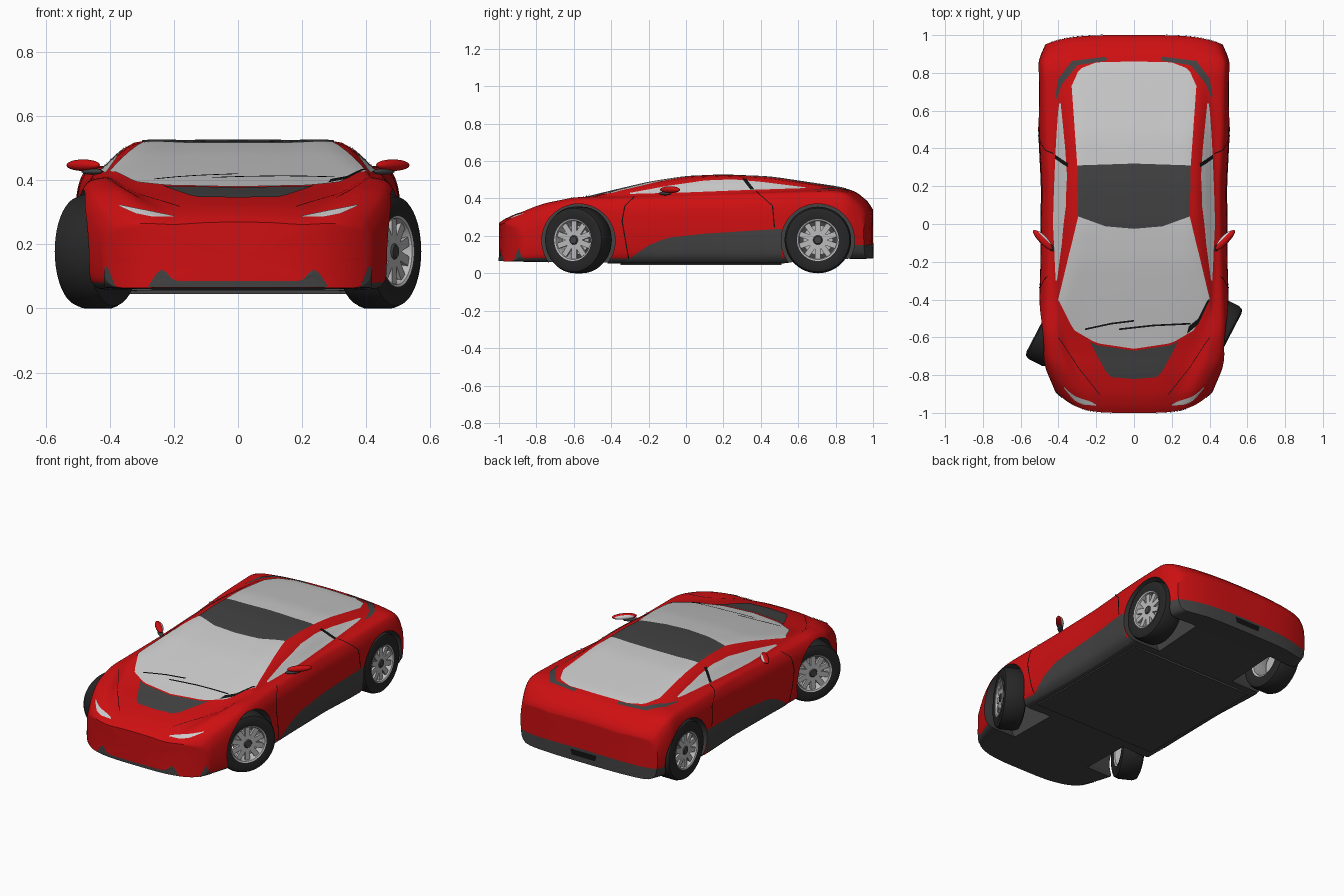
import bpy, bmesh, math
from mathutils import Vector, Matrix
from mathutils.bvhtree import BVHTree

cube = bpy.data.objects.get("Cube")
if cube:
    bpy.data.objects.remove(cube, do_unlink=True)


def material(name, r, g, b):
    m = bpy.data.materials.new(name)
    m.use_nodes = True
    m.diffuse_color = (r, g, b, 1)
    m.node_tree.nodes["Principled BSDF"].inputs["Base Color"].default_value = (r, g, b, 1)
    return m


RED = material("red paint", .62, .005, .006)
DARK = material("dark trim", .055, .055, .055)
RUBBER = material("tyre rubber", .02, .02, .02)
GLASS = material("pale glass", .6, .6, .6)
METAL = material("wheel metal", .5, .5, .5)
BLACK = material("black lines", .006, .006, .006)


def finish(name, bm, mats, angle=40):
    """Turn a bmesh into a smooth-shaded object."""
    mesh = bpy.data.meshes.new(name)
    bm.to_mesh(mesh)
    bm.free()
    for m in mats:
        mesh.materials.append(m)
    ob = bpy.data.objects.new(name, mesh)
    bpy.context.collection.objects.link(ob)
    smooth(ob, angle)
    return ob


def smooth(ob, angle):
    bpy.ops.object.select_all(action='DESELECT')
    ob.select_set(True)
    bpy.context.view_layer.objects.active = ob
    bpy.ops.object.shade_smooth_by_angle(angle=math.radians(angle))


def lerp_keys(keys, y):
    if y <= keys[0][0]:
        return keys[0][1]
    for (a, u), (b, v) in zip(keys, keys[1:]):
        if y <= b:
            return u + (v - u) * (y - a) / (b - a)
    return keys[-1][1]


def curve(keys, y):
    """Key values blended softly along the car."""
    soft = min(.05, 1 - abs(y))
    return sum(lerp_keys(keys, y + soft * i / 3) for i in range(-3, 4)) / 7


# Body profiles along y: half width, underside, shoulder, belt, roof rail, centre line
WIDTH = [(-1, .42), (-.9, .46), (-.75, .49), (-.55, .505), (-.2, .495), (.2, .49), (.5, .505), (.9, .508), (1, .47)]
UNDER = [(-1, .065), (-.3, .055), (.5, .055), (.9, .08), (1, .08)]
SHOULDER = [(-1, .25), (-.94, .3), (-.8, .355), (-.6, .392), (-.1, .405), (.6, .43), (.83, .435), (.94, .4), (1, .32)]
BELT = [(-1, .3), (-.8, .36), (-.6, .41), (0, .435), (.35, .425), (.65, .41), (.85, .36), (1, .33)]
RAIL = [(-1, .2), (-.7, .33), (-.45, .4), (-.2, .345), (0, .325), (.45, .325), (.7, .345), (.85, .3), (1, .25)]
CENTRE = [(-1, .27), (-.94, .31), (-.8, .35), (-.66, .376), (-.4, .44), (-.2, .487), (0, .518), (.2, .526),
          (.45, .516), (.65, .486), (.85, .456), (.95, .42), (1, .34)]


def section(y):
    w, b, s, g, r, t = (curve(k, y) for k in (WIDTH, UNDER, SHOULDER, BELT, RAIL, CENTRE))
    h = s - b
    pts = [(0, b), (w * .6, b), (w - .05, b), (w - .015, b + h * .1), (w - .003, b + h * .3), (w, b + h * .6),
           (w - .008, b + h * .85), (w - .035, s), (g, s + .015), (r, t - .008), (r * .5, t - .002), (0, t)]
    pts = [Vector(p) for p in pts]
    out = []
    for i in range(len(pts) - 1):
        p, q = pts[i], pts[i + 1]
        before = pts[i - 1] if i else p
        after = pts[min(i + 2, len(pts) - 1)]
        d1, d2 = (q - before).normalized(), (after - p).normalized()
        span = (q - p).length * .8
        for k in range(4):
            u = k / 4
            out.append(p * (2 * u**3 - 3 * u * u + 1) + d1 * span * (u**3 - 2 * u * u + u)
                       + q * (3 * u * u - 2 * u**3) + d2 * span * (u**3 - u * u))
    return out + [pts[-1]], b + h / 2


def bow(x, y):
    """Round the nose and tail as seen from above."""
    if y < -.5:
        return y + .12 * ((-.5 - y) / .5)**2 * (abs(x) / .42)**4
    if y > .8:
        return y - .05 * (y - .8) / .2 * (abs(x) / .47)**4
    return y


# Body shell
caps = [.04, .2, .4, .6, .8, .95]
stations = [(-1, c) for c in caps] + [(-1 + i / 60, 1) for i in range(121)] + [(1, c) for c in reversed(caps)]
bm = bmesh.new()
rings = []
for y, scale in stations:
    half, mid = section(y)
    loop = [(p.x, p.y) for p in half] + [(-p.x, p.y) for p in half[-2:0:-1]]
    rings.append([bm.verts.new((x * scale, bow(x * scale, y), mid + (z - mid) * scale)) for x, z in loop])
for a, b in zip(rings, rings[1:]):
    for i in range(len(a)):
        j = (i + 1) % len(a)
        bm.faces.new((a[i], a[j], b[j], b[i]))
bm.faces.new(rings[0])
bm.faces.new(rings[-1])
for co, no in (((0, 0, .15), (0, 0, 1)), ((0, .89, 0), (0, 1, 0))):
    bmesh.ops.bisect_plane(bm, geom=bm.verts[:] + bm.edges[:] + bm.faces[:], plane_co=co, plane_no=no)
bmesh.ops.recalc_face_normals(bm, faces=bm.faces)
for f in bm.faces:
    c = f.calc_center_median()
    f.material_index = int((f.normal.z < -.6 and c.z < .12) or (c.z < .15 and c.y > .89))
surface = BVHTree.FromBMesh(bm)
body = finish("body_shell", bm, [RED, DARK])

# Wheel arches
FRONT_Y, REAR_Y, RADIUS = -.575, .705, .178
for y in (FRONT_Y, REAR_Y):
    for side in (1, -1):
        cut = bmesh.new()
        place = Matrix.Translation((side * .49, y, .175)) @ Matrix.Rotation(math.pi / 2, 4, 'Y')
        bmesh.ops.create_cone(cut, cap_ends=True, segments=56, radius1=.196, radius2=.196, depth=.44, matrix=place)
        for f in cut.faces:
            f.material_index = 1
        cutter = finish("arch_cutter", cut, [RED, DARK])
        mod = body.modifiers.new("arch", 'BOOLEAN')
        mod.operation, mod.solver, mod.object = 'DIFFERENCE', 'EXACT', cutter
        bpy.context.view_layer.objects.active = body
        bpy.ops.object.modifier_apply(modifier=mod.name)
        bpy.data.objects.remove(cutter, do_unlink=True)
smooth(body, 40)


def resample(pts, n):
    pts = [Vector(p) for p in pts]
    total = [0]
    for p, q in zip(pts, pts[1:]):
        total.append(total[-1] + (q - p).length)
    xs = [(d, p.x) for d, p in zip(total, pts)]
    ys = [(d, p.y) for d, p in zip(total, pts)]
    return [(lerp_keys(xs, total[-1] * i / n), lerp_keys(ys, total[-1] * i / n)) for i in range(n + 1)]


RAYS = {"top": lambda u, v: ((u, v, 2), (0, 0, -1)), "side": lambda u, v: ((2, u, v), (-1, 0, 0)),
        "front": lambda u, v: ((u, -2, v), (0, 1, 0)), "back": lambda u, v: ((u, 2, v), (0, -1, 0))}


def panel(name, mat, view, edge_a, edge_b, lift=.003, layout="centre", n=28, rows=16):
    """Thin panel between two edge lines, laid onto the body; centre panels mirror their half outline."""
    if layout == "centre":
        edge_a, edge_b = ([(-x, v) for x, v in e[:0:-1]] + e for e in (edge_a, edge_b))
    for flip in ((1, -1) if layout == "pair" else (1,)):
        bm = bmesh.new()
        grid = []
        for p, q in zip(resample(edge_a, n), resample(edge_b, n)):
            row = []
            for k in range(rows + 1):
                start, way = RAYS[view](*Vector(p).lerp(Vector(q), k / rows))
                hit, normal, _, _ = surface.ray_cast(Vector(start), Vector(way))
                if hit is None:
                    hit, normal, _, _ = surface.find_nearest(Vector(start) + Vector(way))
                co = hit + normal * lift
                row.append(bm.verts.new((co.x * flip, co.y, co.z)))
            grid.append(row)
        for a, b in zip(grid, grid[1:]):
            for k in range(rows):
                bm.faces.new((a[k], a[k + 1], b[k + 1], b[k]))
        bm.normal_update()
        out = Vector(way) * -1
        out.x *= flip
        if sum(f.normal.dot(out) for f in bm.faces) < 0:
            bmesh.ops.reverse_faces(bm, faces=bm.faces)
        suffix = "" if layout != "pair" else "_left" if flip > 0 else "_right"
        finish(name + suffix, bm, [mat], 60)


def line(name, view, pts, width=.006, layout="pair", shift=(1, 0), lift=.005):
    other = [(u + width * shift[0], v + width * shift[1]) for u, v in pts]
    panel(name, BLACK, view, pts, other, lift, layout, rows=1)


# Glass, roof and bonnet panels
header = [(0, -.025), (.15, -.012), (.295, .04)]
tail_header = [(0, .32), (.3, .31)]
screen_base = [(0, -.66), (.2, -.63), (.32, -.56), (.4, -.4)]
panel("windscreen", GLASS, "top", screen_base, header)
panel("roof_panel", DARK, "top", header, tail_header)
panel("rear_window", GLASS, "top", tail_header, [(0, .86), (.2, .855), (.29, .82), (.33, .73)])
panel("bonnet_panel", DARK, "top", [(0, -.82), (.12, -.81), (.15, -.78)], [(0, -.67), (.2, -.64), (.235, -.62)])
panel("rear_vent", DARK, "top", [(.14, .865), (.3, .84), (.38, .74), (.41, .66)],
      [(.15, .885), (.33, .862), (.4, .77), (.415, .68)], layout="pair")
panel("side_window", GLASS, "side", [(-.3, .422), (0, .43), (.3, .442), (.64, .453)],
      [(-.3, .428), (-.1, .465), (.1, .494), (.25, .5), (.4, .487), (.64, .457)], layout="pair")
panel("screen_corner", BLACK, "top", [(.28, -.58), (.34, -.53), (.4, -.4)],
      [(.29, -.54), (.34, -.5), (.39, -.4)], .005, "right")

# Headlights, bumpers and skirts
panel("headlight", GLASS, "front", [(.2, .287), (.37, .322)], [(.2, .284), (.27, .285), (.32, .295), (.37, .318)],
      layout="pair")
panel("front_intake", DARK, "front", [(0, .085), (.2, .085), (.232, .125), (.25, .115), (.28, .068)],
      [(0, .067), (.28, .067)])
panel("front_corner", DARK, "front", [(.38, .068), (.405, .13), (.415, .13)], [(.39, .068), (.415, .068)], layout="pair")
panel("side_skirt", DARK, "side", [(-.33, .06), (-.2, .15), (-.1, .19), (.1, .212), (.513, .238)],
      [(-.33, .058), (.513, .058)], layout="pair")
panel("rear_bumper", DARK, "back", [(0, .165), (.25, .16), (.45, .15)], [(0, .083), (.41, .083)])
panel("rear_recess", BLACK, "back", [(0, .15), (.09, .15)], [(0, .115), (.08, .115)], .006)

# Pillars, shut lines and wipers
line("door_pillar", "side", [(.3, .502), (.345, .443)], .022)
line("door_front_line", "side", [(-.31, .08), (-.345, .28), (-.33, .36), (-.28, .405)])
line("door_rear_line", "side", [(.47, .245), (.46, .36), (.37, .437)])
line("bonnet_line", "top", [(.18, -.9), (.3, -.75), (.4, -.6)], .004)
line("wiper_right", "top", [(-.26, -.56), (-.12, -.53), (0, -.515)], .009, "single", (0, 1), .008)
line("wiper_left", "top", [(-.08, -.56), (.1, -.54), (.3, -.53)], .009, "single", (0, 1), .008)

# Floor pan
bm = bmesh.new()
bmesh.ops.create_cube(bm, size=1, matrix=Matrix.Translation((0, .08, .055)) @ Matrix.Diagonal((.84, .86, .02, 1)))
finish("floor_pan", bm, [DARK])


def ball(name, mat, centre, scale, turn):
    bm = bmesh.new()
    place = Matrix.Translation(centre) @ Matrix.Rotation(turn, 4, 'Z') @ Matrix.Diagonal((*scale, 1))
    bmesh.ops.create_uvsphere(bm, u_segments=24, v_segments=14, radius=1, matrix=place)
    finish(name, bm, [mat])


def lathe(name, mat, profile, spokes=0):
    """Turn a (radius, depth) profile about the axle, with optional spokes."""
    bm = bmesh.new()
    vs = [bm.verts.new((x, 0, r)) for r, x in profile]
    es = [bm.edges.new(pair) for pair in zip(vs, vs[1:])]
    bmesh.ops.spin(bm, geom=vs + es, cent=(0, 0, 0), axis=(1, 0, 0), angle=math.tau, steps=48, use_merge=True)
    bmesh.ops.remove_doubles(bm, verts=bm.verts, dist=.0002)
    bmesh.ops.recalc_face_normals(bm, faces=bm.faces)
    for i in range(spokes):
        place = Matrix.Rotation(math.tau * i / spokes, 4, 'X') @ Matrix.Translation((.047, 0, .068))
        bmesh.ops.create_cube(bm, size=1, matrix=place @ Matrix.Diagonal((.014, .03, .09, 1)))
    return finish(name, bm, [mat], 35)


TYRE = [(.108, -.06), (.15, -.068), (.17, -.06), (RADIUS, -.04), (RADIUS, .04), (.17, .06), (.15, .068), (.108, .06),
        (.1, 0), (.108, -.06)]
RIM = [(.108, .06), (.112, .066), (.104, .062), (.098, .045), (.098, -.055), (.108, -.06)]
BRAKE = [(0, .034), (.08, .034), (.08, .02), (0, .02)]
HUB = [(0, .06), (.02, .06), (.026, .053), (.026, .03)]

for side, label in ((1, "left"), (-1, "right")):
    # Mirrors
    ball("mirror_housing_" + label, RED, (side * .483, -.085, .447), (.072, .02, .018), side * .8)
    ball("mirror_glass_" + label, GLASS, (side * .478, -.078, .447), (.058, .016, .014), side * .8)
    ball("mirror_stem_" + label, DARK, (side * .455, -.11, .427), (.045, .016, .01), side * .8)
    # Wheels, the front pair steered
    for end, x, y, steer in (("front", .44, FRONT_Y, -.48), ("rear", .435, REAR_Y, 0)):
        tag = f"_{end}_{label}"
        parts = [lathe("tyre" + tag, RUBBER, TYRE), lathe("rim" + tag, METAL, RIM, 10),
                 lathe("brake" + tag, METAL, BRAKE), lathe("hub" + tag, DARK, HUB)]
        for ob in parts:
            ob.location = (side * x, y, RADIUS)
            ob.rotation_euler.z = steer + (0 if side > 0 else math.pi)
